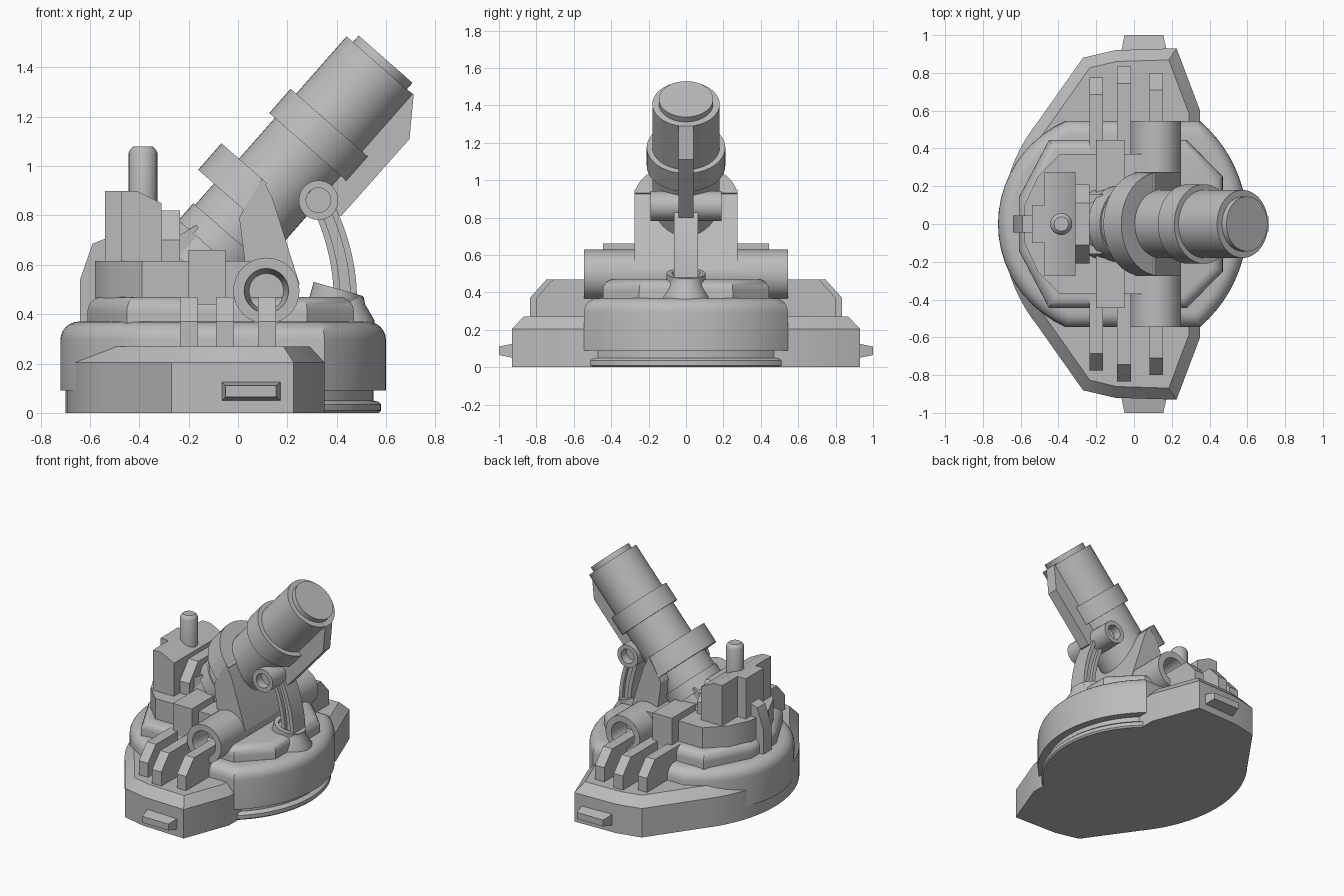
import bpy
import bmesh
from math import cos, sin, pi, atan2, hypot
from mathutils import Vector

cube = bpy.data.objects.get("Cube")
if cube:
    bpy.data.objects.remove(cube)

grey = bpy.data.materials.new("plain grey")
grey.use_nodes = True
tone = (0.5, 0.5, 0.5, 1)
grey.diffuse_color = tone
grey.node_tree.nodes["Principled BSDF"].inputs["Base Color"].default_value = tone
parts = []


def loft(name, rings):
    """Skin a list of equal-length point rings and cap both ends."""
    bm = bmesh.new()
    rows = [[bm.verts.new(p) for p in ring] for ring in rings]
    n = len(rows[0])
    for a, b in zip(rows, rows[1:]):
        for i in range(n):
            j = (i + 1) % n
            bm.faces.new((a[i], a[j], b[j], b[i]))
    bm.faces.new(rows[0])
    bm.faces.new(rows[-1])
    bmesh.ops.recalc_face_normals(bm, faces=bm.faces)
    mesh = bpy.data.meshes.new(name)
    bm.to_mesh(mesh)
    bm.free()
    mesh.materials.append(grey)
    obj = bpy.data.objects.new(name, mesh)
    bpy.context.collection.objects.link(obj)
    parts.append(obj)
    return obj


def lathe(name, origin, axis, profile, n=40):
    """Revolve (radius, distance) pairs round an axis."""
    q = Vector((0, 0, 1)).rotation_difference(Vector(axis))
    o = Vector(origin)
    loft(name, [[o + q @ Vector((r * cos(2 * pi * i / n), r * sin(2 * pi * i / n), t))
                 for i in range(n)] for r, t in profile])


def side_prism(name, pts, y0, y1):
    """Extrude an x-z outline along y."""
    loft(name, [[(x, y, z) for x, z in pts] for y in (y0, y1)])


def box(name, x0, x1, y0, y1, z0, z1):
    side_prism(name, [(x0, z0), (x1, z0), (x1, z1), (x0, z1)], y0, y1)


def inset(pts, d):
    """Move a counter-clockwise outline inwards by d."""
    out = []
    for i, p in enumerate(pts):
        p, a, b = Vector(p), Vector(pts[i - 1]), Vector(pts[(i + 1) % len(pts)])
        u, v = (p - a).normalized(), (b - p).normalized()
        n1, n2 = Vector((-u.y, u.x)), Vector((-v.y, v.x))
        out.append(p + (n1 + n2) * d / (1 + n1.dot(n2)))
    return out


def slab(name, outline, levels):
    """Stack inset copies of a plan outline at (inset, height) levels."""
    loft(name, [[(p[0], p[1], z) for p in inset(outline, d)] for d, z in levels])


def rounded(z0, z1, r, n=6):
    return [(0, z0)] + [(r * (1 - cos(k * pi / 2 / n)), z1 - r + r * sin(k * pi / 2 / n))
                        for k in range(n + 1)]


def arc(x_corner, x_end, half, n=20):
    """Bulged plan edge, running upwards in y on the right, downwards on the left."""
    sag = abs(x_end - x_corner)
    radius = (half ** 2 + sag ** 2) / (2 * sag)
    sign = 1 if x_end > x_corner else -1
    a = atan2(half, radius - sag)
    return [(x_end - sign * radius + sign * radius * cos(a * (2 * k / n - 1)),
             sign * radius * sin(a * (2 * k / n - 1))) for k in range(n + 1)]


def mirrored(half):
    """Close a plan outline from its +y half, listed from right to left."""
    return [(x, -y) for x, y in reversed(half)] + half


# base with side wings
wing = [(0.35, 0.45), (0.35, 0.60), (0.225, 0.93), (-0.10, 0.92), (-0.27, 0.88)]
base = [(x, -y) for x, y in reversed(wing)] + wing + arc(-0.51, -0.70, 0.54)
slab("winged_base", base, [(0, 0), (0, 0.205), (0.06, 0.27)])

# round hull and its lower lip
hull = arc(0.35, 0.60, 0.545) + arc(-0.36, -0.72, 0.545)
slab("hull", hull, rounded(0.09, 0.37, 0.075))
lip = arc(0.34, 0.58, 0.52) + [(-0.1, 0.52), (-0.1, -0.52)]
slab("lower_lip", lip, [(0.01, 0), (0, 0.01), (0, 0.035), (0.01, 0.045), (0.03, 0.05), (0.03, 0.1)])

# stepped deck
deck = mirrored([(0.47, 0.25), (0.28, 0.445), (-0.45, 0.445), (-0.61, 0.14)])
slab("deck", deck, rounded(0.34, 0.47, 0.06))
upper = mirrored([(0.05, 0.37), (-0.39, 0.37), (-0.51, 0.25), (-0.58, 0.10)])
slab("upper_deck", upper, [(0, 0.44), (0, 0.615)])

# tower with rear spine and rounded post
side_prism("tower", [(-0.475, 0.6), (-0.31, 0.6), (-0.31, 0.85), (-0.41, 0.90), (-0.475, 0.90)],
           -0.275, 0.275)
side_prism("rear_spine", [(-0.64, 0.36), (-0.45, 0.36), (-0.45, 0.90), (-0.54, 0.90),
                          (-0.54, 0.705), (-0.59, 0.685), (-0.64, 0.54)], -0.045, 0.045)
box("rear_block", -0.54, -0.46, -0.1, 0.1, 0.6, 0.9)
lathe("post", (-0.385, 0, 0.85), (0, 0, 1),
      [(0.058, 0), (0.058, 0.205), (0.052, 0.218), (0.038, 0.23)], 24)
loft("tower_step", [[(x, y, z) for y, z in
                     [(-0.21, 0.6), (0.21, 0.6), (0.21, 0.70), (0.11, 0.82), (-0.11, 0.82), (-0.21, 0.70)]]
                    for x in (-0.32, -0.235)])
side_prism("breech_block", [(-0.24, 0.6), (-0.1, 0.6), (-0.1, 0.68), (-0.17, 0.76), (-0.24, 0.72)],
           -0.16, 0.16)

# wing fittings, both sides
for s, side in ((1, "back"), (-1, "front")):
    for i, (x, end) in enumerate(((-0.20, 0.775), (-0.053, 0.835), (0.117, 0.80))):
        profile = [(0.35, 0.25), (end, 0.25), (end, 0.37), (end - 0.09, 0.47), (0.35, 0.47)]
        loft(f"{side}_fin_{i + 1}", [[(px, s * y, z) for y, z in profile]
                                    for px in (x - 0.036, x + 0.036)])
    box(f"{side}_shoulder", -0.2, -0.05, s * 0.14, s * 0.445, 0.44, 0.66)
    loft(f"{side}_handle", [[(x0, s * y, z0), (x1, s * y, z0), (x1, s * y, z1), (x0, s * y, z1)]
                            for y, x0, x1, z0, z1 in ((0.9, -0.07, 0.178, 0.045, 0.13),
                                                      (1.0, -0.05, 0.155, 0.065, 0.11))])

# trunnion tube with bored ends
lathe("trunnion", (0.115, 0, 0.495), (0, 1, 0),
      [(0.07, -0.40), (0.09, -0.545), (0.134, -0.545), (0.134, 0.545), (0.09, 0.545), (0.07, 0.40)])

# barrel
muzzle = Vector((0.575, 0, 1.407))
aim = Vector((0.66, 0, 0.751)).normalized()
below = Vector((aim.z, 0, -aim.x))
lathe("barrel", muzzle, aim,
      [(0.19, -1.12), (0.19, -0.80), (0.18, -0.80), (0.18, -0.44), (0.21, -0.44), (0.21, -0.309),
       (0.18, -0.309), (0.18, 0), (0.145, 0), (0.145, 0.035)], 48)
lathe("breech_ring", muzzle, aim, [(0.2, -1.01), (0.2, -0.917)], 48)
side_prism("barrel_keel", [(0.66, 1.33), (0.712, 1.29), (0.695, 1.11), (0.42, 0.80), (0.30, 0.80),
                           (0.28, 0.92)], -0.04, 0.04)

# yoke: half collar over the barrel, cheeks down to the trunnion
collar = [(0.275 * cos(pi * k / 24), -0.275 * sin(pi * k / 24)) for k in range(25)]
collar = [(0.275, -0.03)] + [p for p in collar if p[1] < -0.035] + [(-0.275, -0.03)]
loft("yoke_collar", [[muzzle + aim * t + below * d + Vector((0, y, 0)) for y, d in collar]
                     for t in (-0.803, -0.66)])
side_prism("yoke_cheeks", [(0.022, 0.825), (0.098, 0.95), (0.14, 0.87), (0.25, 0.52),
                           (0.04, 0.52), (0.005, 0.79)], -0.275, 0.275)

# elevation lug with bored ends
lathe("elevation_lug", (0.326, 0, 0.862), (0, 1, 0),
      [(0.05, -0.13), (0.05, -0.19), (0.08, -0.19), (0.08, 0.19), (0.05, 0.19), (0.05, 0.13)], 32)


# curved strut: two rails and a thinner web
def strut(name, a, b, half):
    def edge(off):
        steps = [k / 12 for k in range(13)]
        return [(0.345 + off + 0.09 * (1 - (1 - s) ** 2), 0.84 - 0.38 * s) for s in steps]
    pa, pb = edge(a), edge(b)
    loft(name, [[(p[0], -half, p[1]), (p[0], half, p[1]), (q[0], half, q[1]), (q[0], -half, q[1])]
                for p, q in zip(pa, pb)])


strut("strut_inner_rail", -0.047, -0.02, 0.065)
strut("strut_outer_rail", 0.02, 0.047, 0.065)
strut("strut_web", -0.03, 0.03, 0.04)

# strut socket
lathe("socket_base", (0.425, 0, 0), (0, 0, 1), [(0.128, 0.34), (0.128, 0.375), (0.09, 0.44), (0.085, 0.47)])
lathe("socket_rim", (0.407, 0, 0.502), (0.275, 0, 0.96), [(0.104, -0.073), (0.104, 0), (0.075, 0), (0.07, -0.02)])

# smooth round surfaces, keep edges crisp
bpy.ops.object.select_all(action="DESELECT")
for obj in parts:
    obj.select_set(True)
bpy.context.view_layer.objects.active = parts[0]
bpy.ops.object.shade_smooth_by_angle(angle=0.55)
